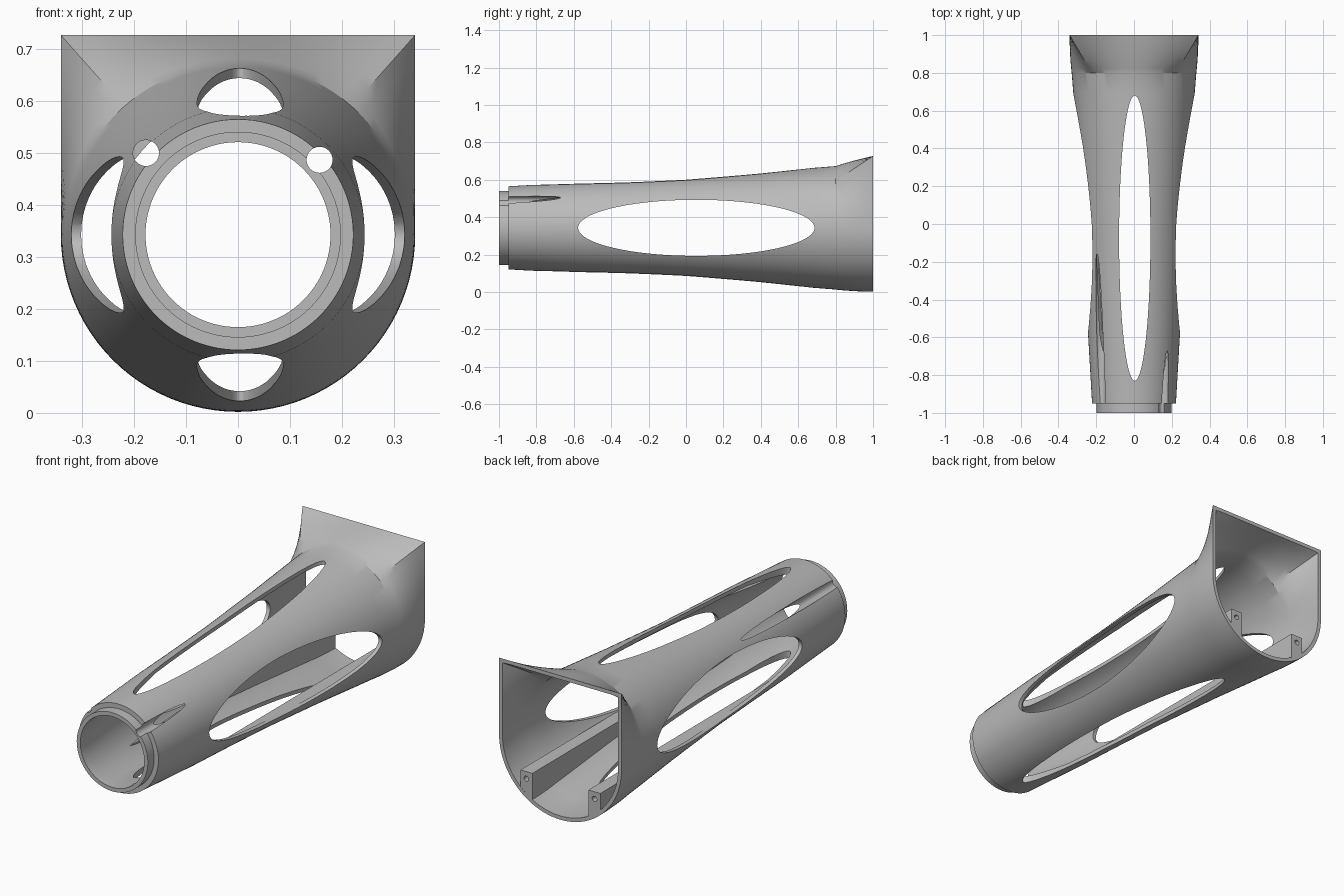
import bpy, bmesh, math
from mathutils import Matrix

cube = bpy.data.objects.get("Cube")
if cube:
    bpy.data.objects.remove(cube, do_unlink=True)

AXIS_Z = 0.343          # height of the tube's centre line
WALL = 0.019
HALF_W, TOP = 0.341, 0.384   # rear opening, measured from the centre line
SEGMENTS = 96

grey = bpy.data.materials.new("plain grey")
grey.use_nodes = True
grey.diffuse_color = (0.5, 0.5, 0.5, 1)
grey.node_tree.nodes["Principled BSDF"].inputs["Base Color"].default_value = (0.5, 0.5, 0.5, 1)


def make_object(name, bm):
    bmesh.ops.recalc_face_normals(bm, faces=bm.faces)
    mesh = bpy.data.meshes.new(name)
    bm.to_mesh(mesh)
    bm.free()
    mesh.materials.append(grey)
    obj = bpy.data.objects.new(name, mesh)
    bpy.context.collection.objects.link(obj)
    return obj


def helper(obj):
    obj.hide_render = True
    obj.hide_set(True)
    return obj


def boolean(obj, other, operation="DIFFERENCE"):
    mod = obj.modifiers.new(other.name, "BOOLEAN")
    mod.operation, mod.object, mod.solver = operation, other, "EXACT"


# Ring angles, with one vertex snapped to each rear corner
corner = math.atan2(TOP, HALF_W)
angles = [2 * math.pi * i / SEGMENTS for i in range(SEGMENTS)]
for target in (corner, math.pi - corner):
    nearest = min(range(SEGMENTS), key=lambda i: abs(angles[i] - target))
    angles[nearest] = target


def ring(bm, y, radius, flare=0.0, inset=0.0):
    """Circle that blends into a round-bottomed, square-topped outline."""
    verts = []
    for a in angles:
        c, s = math.cos(a), math.sin(a)
        d = HALF_W - inset
        if s > 0:
            d = min(d / max(abs(c), 1e-6), (TOP - inset) / s)
        r = (radius - inset) * (1 - flare) + d * flare
        verts.append(bm.verts.new((r * c, y, AXIS_Z + r * s)))
    return verts


def bridge(bm, a, b):
    for i in range(SEGMENTS):
        j = (i + 1) % SEGMENTS
        bm.faces.new((a[i], a[j], b[j], b[i]))


# Tube profile: position, radius
PROFILE = [(-0.95, 0.222), (-0.57, 0.244), (-0.3, 0.255), (0, 0.269),
           (0.4, 0.297), (0.7, 0.322), (0.8, 0.33)]
FLARE_STEPS = 8


def body_rings(bm, inset):
    rings = [ring(bm, y, r, 0, inset) for y, r in PROFILE]
    for k in range(1, FLARE_STEPS + 1):
        t = k / FLARE_STEPS
        rings.append(ring(bm, 0.8 + 0.2 * t, 0.33 + 0.011 * t, t, inset))
    return rings


# Shell: stepped front collar, tapering tube, flared rear opening
bm = bmesh.new()
outer = [ring(bm, -1, 0.198), ring(bm, -0.95, 0.198)] + body_rings(bm, 0)
inner = [ring(bm, -1, 0.178), ring(bm, -0.95, 0.178)] + body_rings(bm, WALL)[1:]
loop = outer + inner[::-1]
for a, b in zip(loop, loop[1:] + loop[:1]):
    bridge(bm, a, b)
shell = make_object("tube_shell", bm)

# Solid core that trims the rails to the inside of the wall
bm = bmesh.new()
core_rings = body_rings(bm, WALL * 0.5)
for a, b in zip(core_rings, core_rings[1:]):
    bridge(bm, a, b)
bm.faces.new(core_rings[0])
bm.faces.new(core_rings[-1])
core = helper(make_object("rail_trim", bm))


def cylinder(name, location, scale, axis, segments=96):
    turn = {"X": Matrix.Rotation(math.pi / 2, 4, "Y"),
            "Y": Matrix.Rotation(math.pi / 2, 4, "X"),
            "Z": Matrix.Identity(4)}[axis]
    bm = bmesh.new()
    bmesh.ops.create_cone(bm, cap_ends=True, segments=segments,
                          radius1=1, radius2=1, depth=2)
    bmesh.ops.transform(bm, matrix=Matrix.Translation(location)
                        @ Matrix.Diagonal((*scale, 1)) @ turn, verts=bm.verts)
    return helper(make_object(name, bm))


# Oval windows and the two cable grooves
cutters = [
    cylinder("side_windows", (0, 0.055, AXIS_Z), (1, 0.632, 0.15), "X"),
    cylinder("top_bottom_windows", (0.004, -0.075, AXIS_Z), (0.083, 0.755, 1), "Z"),
    cylinder("right_groove", (-0.177, -0.6, 0.5), (0.025, 0.5, 0.025), "Y", 40),
    cylinder("left_groove", (0.157, -0.6, 0.487), (0.025, 0.5, 0.025), "Y", 40),
]
for cutter in cutters:
    boolean(shell, cutter)

# Inner mounting rails with screw holes in the rear ends
rails = []
for side, name in ((1, "left"), (-1, "right")):
    bm = bmesh.new()
    bmesh.ops.create_cube(bm, size=1)
    bmesh.ops.transform(bm, matrix=Matrix.Translation((side * 0.189, 0.1, 0.097))
                        @ Matrix.Diagonal((0.066, 1.798, 0.192, 1)), verts=bm.verts)
    rail = make_object(name + "_rail", bm)
    boolean(rail, core, "INTERSECT")
    boolean(rail, cylinder(name + "_screw_hole", (side * 0.19, 1, 0.157),
                           (0.013, 0.1, 0.013), "Y", 24))
    rails.append(rail)

# Apply the cuts, then shade smooth with sharp edges kept
for obj in [shell] + rails:
    bpy.ops.object.select_all(action="DESELECT")
    obj.select_set(True)
    bpy.context.view_layer.objects.active = obj
    for mod in list(obj.modifiers):
        bpy.ops.object.modifier_apply(modifier=mod.name)
    bpy.ops.object.shade_smooth_by_angle(angle=math.radians(25))

# Remove the finished cutters
for obj in [o for o in bpy.context.scene.objects if o.hide_render]:
    bpy.data.objects.remove(obj, do_unlink=True)
